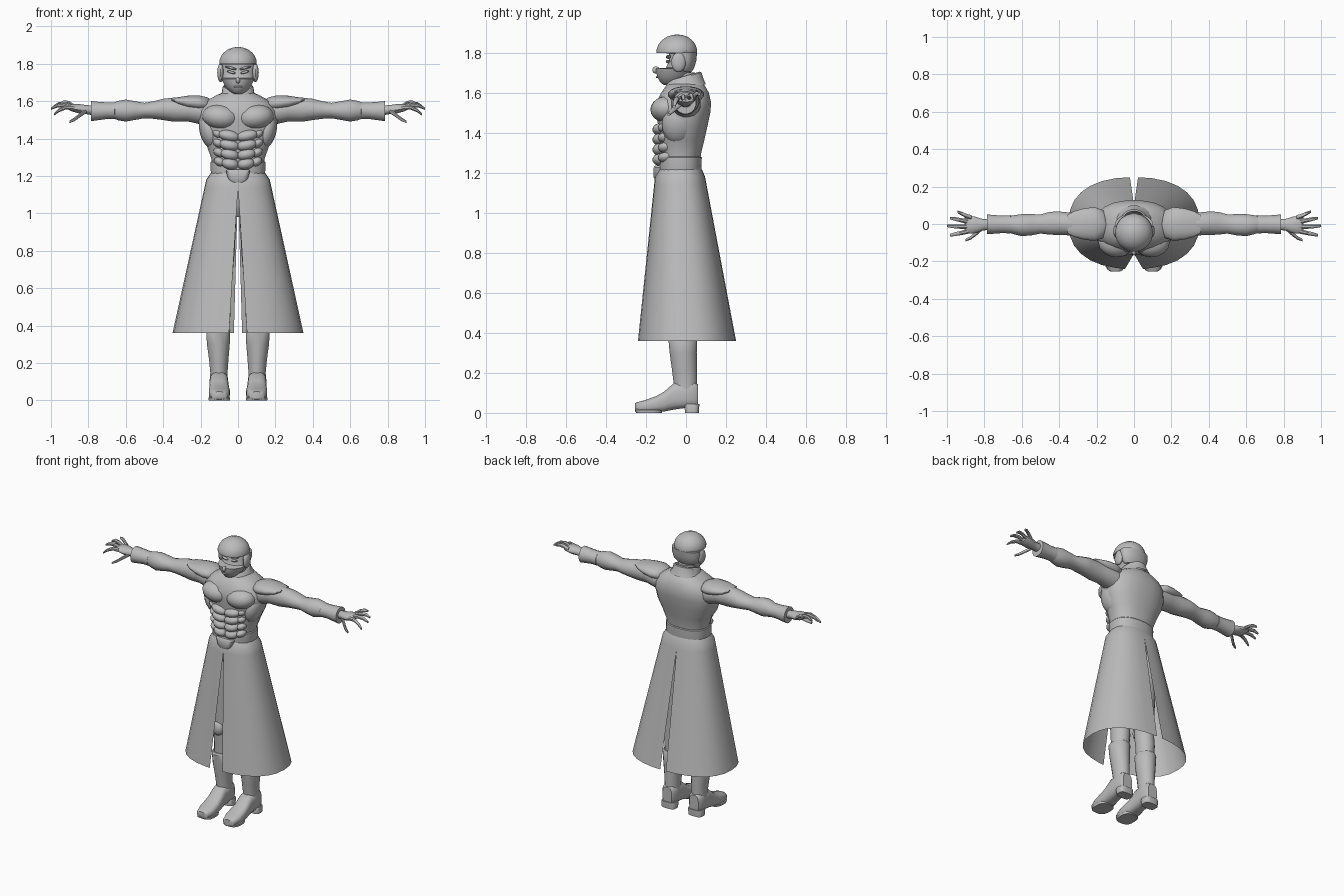
import bpy, bmesh, math
from mathutils import Vector

grey = bpy.data.materials.new("plain grey")
grey.diffuse_color = (0.5, 0.5, 0.5, 1)


def finish(name, bm, mirror=False, angle=40):
    bmesh.ops.recalc_face_normals(bm, faces=bm.faces)
    me = bpy.data.meshes.new(name)
    bm.to_mesh(me)
    bm.free()
    me.materials.append(grey)
    ob = bpy.data.objects.new(name, me)
    bpy.context.collection.objects.link(ob)
    bpy.ops.object.select_all(action='DESELECT')
    ob.select_set(True)
    bpy.context.view_layer.objects.active = ob
    bpy.ops.object.shade_smooth_by_angle(angle=math.radians(angle))
    if mirror:
        m = ob.modifiers.new("mirror", 'MIRROR')
        m.merge_threshold = 0.0005
    return ob


def spow(v, p):
    return math.copysign(abs(v) ** p, v)


def loft(name, rings, axis='z', n=16, power=2.0, mirror=False, caps=True, tilt=0, angle=40):
    """Rings are (position on axis, centre a, centre b, radius a, radius b)."""
    bm = bmesh.new()
    rows = []
    for t, ca, cb, ra, rb in rings:
        row = []
        for i in range(n):
            w = 2 * math.pi * (i + 0.5) / n
            a = ca + ra * spow(math.cos(w), 2 / power)
            b = cb + rb * spow(math.sin(w), 2 / power)
            co = {'z': (a, b, t + tilt * b), 'x': (t, a, b), 'y': (a, t, b)}[axis]
            row.append(bm.verts.new(co))
        rows.append(row)
    for r, s in zip(rows, rows[1:]):
        for i in range(n):
            j = (i + 1) % n
            bm.faces.new((r[i], r[j], s[j], s[i]))
    if caps:
        bm.faces.new(rows[0])
        bm.faces.new(rows[-1])
    return finish(name, bm, mirror, angle)


def span(z, hw, front, back):
    """Centred ring from a half width and its front and back limits."""
    return (z, 0, (front + back) / 2, hw, (back - front) / 2)


def blob(name, loc, size, mirror=True, roll=0):
    bm = bmesh.new()
    bmesh.ops.create_uvsphere(bm, u_segments=16, v_segments=10, radius=1)
    c, s = math.cos(roll), math.sin(roll)
    for v in bm.verts:
        p = Vector((v.co.x * size[0], v.co.y * size[1], v.co.z * size[2]))
        v.co = Vector((p.x * c - p.z * s, p.y, p.x * s + p.z * c)) + Vector(loc)
    return finish(name, bm, mirror)


# Torso and waist band
loft("torso", [span(*r) for r in (
    (1.17, .13, -.12, .07), (1.22, .14, -.125, .072), (1.29, .143, -.13, .075),
    (1.36, .168, -.135, .092), (1.43, .2, -.14, .108), (1.50, .215, -.15, .123),
    (1.55, .21, -.15, .127), (1.60, .175, -.125, .115), (1.635, .11, -.10, .095),
    (1.65, .07, -.07, .07))], n=20, power=2.4)
loft("waist_band", [span(1.205, .145, -.135, .077), span(1.215, .147, -.137, .078),
                    span(1.275, .148, -.137, .08), span(1.28, .143, -.132, .076)],
     n=20, power=2.4)

# Chest and stomach muscles
blob("chest_muscle", (.092, -.095, 1.515), (.1, .083, .067), roll=.12)
blob("side_muscle", (.15, -.04, 1.44), (.055, .08, .1), roll=-.25)
for k, z in enumerate((1.415, 1.365, 1.315, 1.265)):
    blob("stomach_muscle", (.048 - .002 * k, -.13, z), (.058 - .004 * k, .038, .03), roll=.2)
    blob("rib_muscle", (.105 - .003 * k, -.1, z + .01), (.035, .04, .024), roll=.5)
loft("front_plate", [(1.165, 0, -.135, .035, .022), (1.18, 0, -.135, .052, .028),
                     (1.225, 0, -.135, .065, .028), (1.235, 0, -.135, .06, .02)], power=3)

# Neck and tilted collar
loft("neck", [span(1.60, .06, -.085, .05), span(1.70, .055, -.08, .045)])
loft("collar", [span(1.612, .115, -.125, .1), span(1.645, .088, -.108, .088),
                span(1.678, .082, -.098, .078), span(1.684, .075, -.09, .07),
                span(1.64, .068, -.08, .06)], n=20, caps=False, tilt=.3)

# Head with recessed eye band under the helmet brim
loft("head", [span(*r) for r in (
    (1.638, .02, -.11, -.06), (1.65, .042, -.128, -.02), (1.675, .066, -.142, .01),
    (1.70, .08, -.15, .025), (1.72, .09, -.152, .037), (1.724, .088, -.10, .038),
    (1.76, .092, -.085, .048), (1.80, .095, -.085, .052))], n=24)
loft("helmet", [span(*r) for r in (
    (1.796, .09, -.085, .05), (1.798, .1, -.147, .056), (1.815, .101, -.148, .056),
    (1.84, .092, -.138, .048), (1.86, .077, -.122, .033), (1.878, .052, -.098, .01),
    (1.887, .026, -.07, -.018), (1.89, .005, -.05, -.04))], n=24)
loft("helmet_back", [span(*r) for r in (
    (1.705, .07, -.03, .03), (1.725, .09, -.045, .042), (1.76, .1, -.055, .052),
    (1.80, .102, -.06, .056))], n=24)
blob("ear_cover", (.093, -.037, 1.752), (.018, .036, .05))
blob("nose", (0, -.15, 1.713), (.012, .018, .018), mirror=False)
blob("lip", (0, -.143, 1.677), (.024, .008, .005), mirror=False)
blob("eye", (.036, -.09, 1.755), (.024, .01, .007), roll=.25)
blob("brow", (.038, -.088, 1.778), (.032, .012, .007), roll=.25)

# Arms, cuffs and shoulder pads
loft("arm", [(.13, 0, 1.535, .07, .06), (.2, 0, 1.545, .075, .07), (.27, 0, 1.555, .066, .064),
             (.34, 0, 1.555, .062, .066), (.40, .004, 1.556, .064, .058),
             (.45, .004, 1.553, .062, .048), (.50, 0, 1.55, .052, .042),
             (.55, -.004, 1.55, .058, .051), (.60, -.006, 1.55, .06, .06),
             (.64, -.004, 1.55, .052, .053), (.67, -.002, 1.55, .045, .042)], 'x', mirror=True)
loft("cuff", [(.655, -.002, 1.549, .042, .04), (.66, -.002, 1.549, .05, .045),
              (.70, -.002, 1.549, .047, .045), (.775, -.002, 1.547, .053, .053),
              (.785, -.002, 1.547, .053, .055), (.786, -.002, 1.547, .03, .03)],
     'x', mirror=True)
loft("shoulder_pad", [(.145, 0, 1.585, .03, .025), (.165, 0, 1.585, .075, .037),
                      (.21, 0, 1.59, .092, .042), (.27, 0, 1.594, .085, .036),
                      (.32, 0, 1.60, .07, .022), (.355, 0, 1.608, .05, .008)],
     'x', mirror=True, angle=50)

# Hands with spread, slightly curled fingers
loft("palm", [(.77, -.002, 1.55, .03, .027), (.81, -.004, 1.555, .032, .025),
              (.85, -.005, 1.56, .046, .026), (.89, -.003, 1.565, .05, .02),
              (.905, -.002, 1.565, .042, .012)], 'x', n=12, mirror=True)
fingers = (
    ("index", ((.88, -.038, 1.565), (.92, -.047, 1.568), (.96, -.055, 1.55), (.985, -.06, 1.528))),
    ("middle", ((.88, -.014, 1.567), (.93, -.014, 1.58), (.97, -.012, 1.575), (1.0, -.01, 1.56))),
    ("ring", ((.88, .012, 1.567), (.925, .02, 1.585), (.96, .028, 1.585), (.985, .032, 1.572))),
    ("little", ((.87, .034, 1.567), (.90, .045, 1.588), (.925, .057, 1.596), (.945, .066, 1.592))),
    ("thumb", ((.81, -.02, 1.55), (.845, -.052, 1.525), (.875, -.075, 1.503), (.9, -.086, 1.49))))
for name, pts in fingers:
    radii = (.014, .0125, .011, .007)
    loft(name + "_finger", [(x, y, z, r, r) for (x, y, z), r in zip(pts, radii)],
         'x', n=8, mirror=True)

# Legs and hips under the coat
loft("hips", [span(.98, .05, -.07, .05), span(1.02, .11, -.1, .065),
              span(1.10, .14, -.12, .075), span(1.20, .135, -.12, .07)])
loft("leg", [(.36, .103, -.015, .055, .06), (.45, .1, -.012, .06, .065),
             (.54, .098, -.02, .06, .068), (.60, .096, -.02, .062, .068),
             (.80, .09, -.02, .074, .083), (.98, .085, -.02, .077, .092),
             (1.08, .08, -.02, .07, .09)], mirror=True)
blob("knee", (.1, -.075, .56), (.042, .03, .05))

# Boots: shaft, foot and heel block
loft("boot_shaft", [(.08, .102, 0, .05, .055), (.15, .102, -.003, .047, .06),
                    (.22, .103, -.008, .053, .064), (.30, .105, -.014, .062, .069),
                    (.375, .106, -.016, .066, .074), (.385, .106, -.016, .06, .066)],
     mirror=True)
loft("boot_foot", [(-.255, .1, .028, .025, .02), (-.245, .1, .027, .042, .026),
                   (-.20, .1, .033, .056, .033), (-.15, .1, .043, .057, .041),
                   (-.11, .101, .056, .053, .05), (-.06, .102, .083, .05, .067),
                   (0, .102, .09, .05, .066), (.045, .102, .09, .047, .066),
                   (.06, .102, .085, .035, .058)], 'y', power=3, mirror=True)
loft("boot_heel", [(0, .102, .03, .05, .035), (.04, .102, .029, .052, .038),
                   (.045, .102, .03, .05, .037)], power=3.5, mirror=True)
loft("boot_sole", [(0, .1, -.185, .057, .066), (.014, .1, -.185, .059, .068),
                   (.018, .1, -.185, .054, .062)], power=2.8, mirror=True)

# Long flared coat skirt, split at front and back
bm = bmesh.new()
rows, n = [], 14
for z in (1.215, 1.18, 1.14, .95, .75, .55, .36):
    f = (1.18 - z) / .82
    g = max(0, (1.14 - z) / .78)
    hw, front, back = .17 + .18 * f, -.155 - .085 * f, .095 + .155 * f
    if f < 0:
        hw, front, back = .147, -.137, .08
    cy, ry, row = (front + back) / 2, (back - front) / 2, []
    for i in range(n + 1):
        a = math.pi * i / n
        x = hw * spow(math.sin(a), .85)
        if i == 0:
            x = .048 * g
        elif i == n:
            x = .022 * g
        row.append(bm.verts.new((x, cy - ry * spow(math.cos(a), .85), z)))
    rows.append(row)
for r, s in zip(rows, rows[1:]):
    for i in range(n):
        bm.faces.new((r[i], r[i + 1], s[i + 1], s[i]))
finish("coat_skirt", bm, True)
